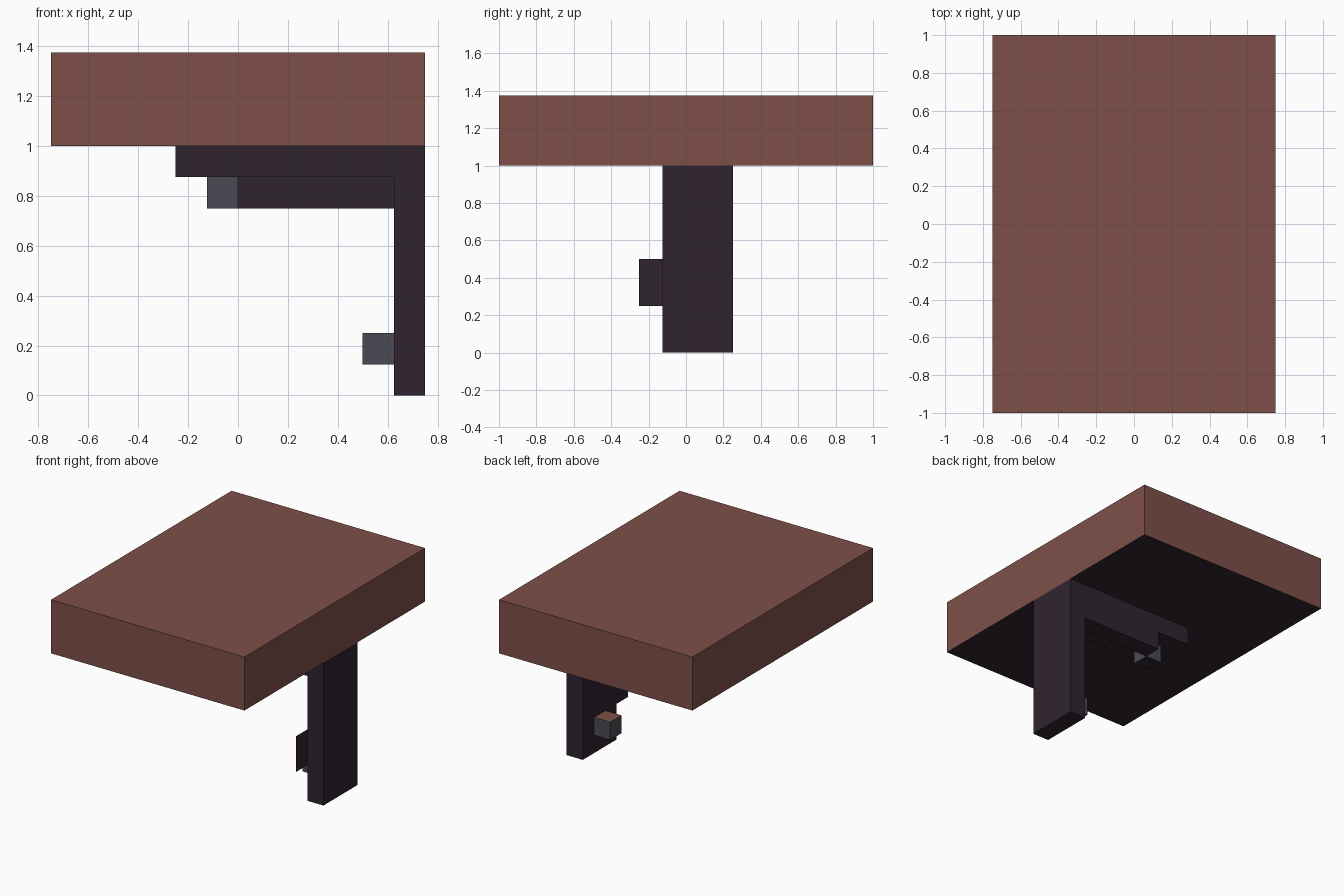
import bpy, bmesh

if "Cube" in bpy.data.objects:
    bpy.data.objects.remove(bpy.data.objects["Cube"])


def material(name, rgb):
    lin = [((c / 255 + 0.055) / 1.055) ** 2.4 for c in rgb]
    m = bpy.data.materials.new(name)
    m.diffuse_color = (*lin, 1.0)
    m.use_nodes = True
    m.node_tree.nodes["Principled BSDF"].inputs["Base Color"].default_value = m.diffuse_color
    return m


brown = material("brown", (126, 79, 73))
dark = material("dark_purple", (47, 36, 48))
grey = material("grey", (75, 73, 83))


def finish(bm, name, side, top, bottom):
    """Make an object; colour faces by direction (side, top, bottom)."""
    me = bpy.data.meshes.new(name)
    bm.normal_update()
    for m in (side, top, bottom):
        me.materials.append(m)
    for f in bm.faces:
        f.material_index = 1 if f.normal.z > 0.5 else 2 if f.normal.z < -0.5 else 0
    bm.to_mesh(me)
    bm.free()
    ob = bpy.data.objects.new(name, me)
    bpy.context.collection.objects.link(ob)


def box(name, x, y, z, side, top=None, bottom=None):
    bm = bmesh.new()
    bmesh.ops.create_cube(bm, size=1)
    for v in bm.verts:
        v.co = [r[0] if c < 0 else r[1] for c, r in zip(v.co, (x, y, z))]
    finish(bm, name, side, top or side, bottom or side)


# Thick slab with a dark underside
box("slab", (-0.75, 0.75), (-1, 1), (1, 1.375), brown, brown, dark)

# L-shaped bracket: leg and arm profile extruded along y
bm = bmesh.new()
profile = [(0.75, 0), (0.75, 1), (-0.25, 1), (-0.25, 0.875), (0.625, 0.875), (0.625, 0)]
face = bm.faces.new([bm.verts.new((x, -0.125, z)) for x, z in profile])
ext = bmesh.ops.extrude_face_region(bm, geom=[face])
bmesh.ops.translate(bm, vec=(0, 0.375, 0),
                    verts=[g for g in ext["geom"] if isinstance(g, bmesh.types.BMVert)])
bmesh.ops.recalc_face_normals(bm, faces=bm.faces)
finish(bm, "bracket", dark, dark, dark)

# Rail under the arm
box("arm_rail", (0, 0.625), (0.125, 0.25), (0.75, 0.875), dark)

# Small knobs near both ends of the bracket
box("arm_knob", (-0.125, 0), (0, 0.125), (0.75, 0.875), grey, brown, dark)
box("leg_knob", (0.5, 0.625), (0, 0.125), (0.125, 0.25), grey, brown, dark)

# Thin fin on the front edge of the leg
bm = bmesh.new()
bm.faces.new([bm.verts.new((0.625, y, z)) for y, z in
              ((-0.25, 0.25), (-0.125, 0.25), (-0.125, 0.5), (-0.25, 0.5))])
finish(bm, "leg_fin", dark, dark, dark)
